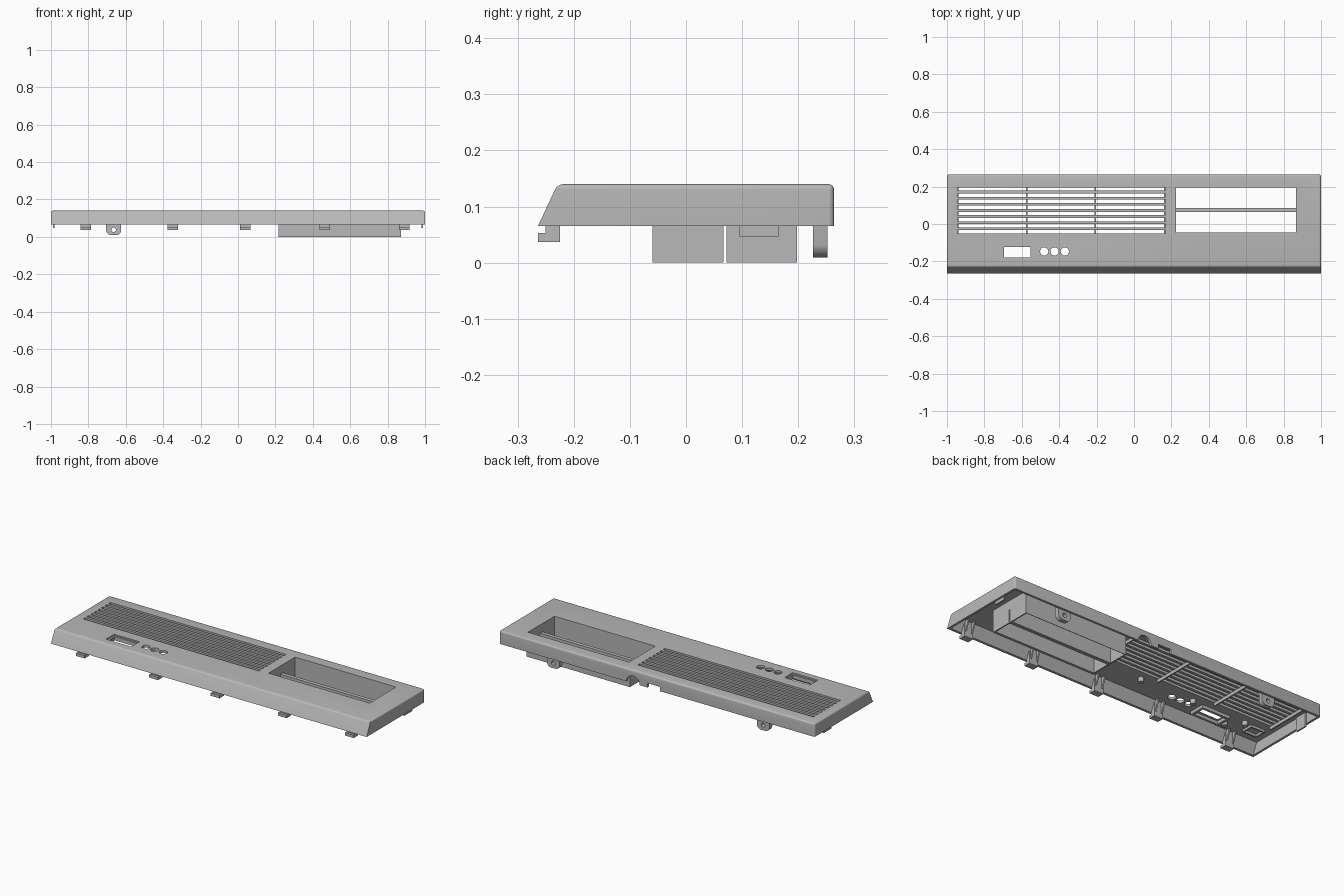
import bpy, bmesh, math
from mathutils import Vector

if "Cube" in bpy.data.objects:
    bpy.data.objects.remove(bpy.data.objects["Cube"], do_unlink=True)

grey = bpy.data.materials.new("light_grey_plastic")
grey.use_nodes = True
COLOUR = (0.48, 0.48, 0.48, 1)
grey.diffuse_color = COLOUR
grey.node_tree.nodes["Principled BSDF"].inputs["Base Color"].default_value = COLOUR


def finish(name, bm):
    bmesh.ops.recalc_face_normals(bm, faces=bm.faces)
    mesh = bpy.data.meshes.new(name)
    bm.to_mesh(mesh)
    bm.free()
    mesh.materials.append(grey)
    ob = bpy.data.objects.new(name, mesh)
    bpy.context.scene.collection.objects.link(ob)
    return ob


def prism(name, pts, axis, a, b, round_edges=None, radius=0.01):
    """Extrude a 2D outline along an axis; the outline uses the other two axes in order."""
    bm = bmesh.new()
    spot = {"x": lambda p: (a, *p), "y": lambda p: (p[0], a, p[1]), "z": lambda p: (*p, a)}[axis]
    face = bm.faces.new([bm.verts.new(spot(p)) for p in pts])
    out = bmesh.ops.extrude_face_region(bm, geom=[face])
    move = Vector([b - a if axis == c else 0 for c in "xyz"])
    bmesh.ops.translate(bm, vec=move, verts=[v for v in out["geom"] if isinstance(v, bmesh.types.BMVert)])
    if round_edges:
        edges = [e for e in bm.edges if round_edges(e)]
        bmesh.ops.bevel(bm, geom=edges, offset=radius, segments=4, profile=0.5, affect="EDGES")
    return finish(name, bm)


def box(name, x0, x1, y0, y1, z0, z1):
    return prism(name, [(x0, y0), (x1, y0), (x1, y1), (x0, y1)], "z", z0, z1)


def circle(cx, cy, r, n=24, start=0.0, sweep=math.tau):
    return [(cx + r * math.cos(start + sweep * i / n), cy + r * math.sin(start + sweep * i / n))
            for i in range(n)]


def cut(target, *cutters):
    """Subtract each cutter from the target, then remove the cutter."""
    for c in cutters:
        c.hide_render = True
        mod = target.modifiers.new("cut", "BOOLEAN")
        mod.operation, mod.solver, mod.object = "DIFFERENCE", "EXACT", c
        bpy.context.view_layer.update()
        deps = bpy.context.evaluated_depsgraph_get()
        mesh = bpy.data.meshes.new_from_object(target.evaluated_get(deps))
        target.modifiers.clear()
        target.data = mesh
        bpy.data.objects.remove(c, do_unlink=True)


RIM, TOP, UNDER = 0.065, 0.14, 0.126


# Hollow panel with a sloped front and softened top edges
def soft(e):
    p, q = e.verts[0].co, e.verts[1].co
    return (p.z > 0.139 and q.z > 0.139) or (p.y > 0.26 and q.y > 0.26 and abs(p.x - q.x) < 0.01)


panel = prism("panel_shell", [(-0.264, RIM), (0.264, RIM), (0.264, TOP), (-0.229, TOP)],
              "x", -1, 1, soft)
cut(panel, prism("hollow", [(-0.257, 0.05), (0.251, 0.05), (0.251, UNDER), (-0.221, UNDER)],
                 "x", -0.987, 0.987))

# Vent slots
slots = [0.187 - 0.0327 * i for i in range(8)]
cut(panel, *[box("slot", -0.945, 0.168, y - 0.009, y + 0.009, 0.11, 0.2) for y in slots])

# Openings for wells, display and buttons
cut(panel, box("well_opening", 0.225, 0.865, -0.045, 0.195, 0.11, 0.2),
    box("display_recess", -0.705, -0.545, -0.187, -0.113, 0.132, 0.2),
    box("display_hole", -0.695, -0.553, -0.18, -0.122, 0.11, 0.2))
cut(panel, *[prism("button_hole", circle(x, -0.147, 0.022), "z", 0.11, 0.2)
             for x in (-0.48, -0.425, -0.37)])

# Cable arch and notch in the back wall
cut(panel, prism("cable_arch", circle(0.15, RIM, 0.042), "y", 0.24, 0.3),
    box("notch", -0.02, 0.06, 0.24, 0.3, 0.04, 0.09))

# Twin open wells sharing a sunken divider
wells = box("drive_wells", 0.217, 0.872, -0.06, 0.198, 0, 0.132)
cut(wells, box("upper", 0.225, 0.865, -0.045, 0.195, 0.092, 0.2),
    box("rear_well", 0.225, 0.865, 0.085, 0.195, -0.1, 0.15),
    box("front_well", 0.225, 0.865, -0.045, 0.069 - 0.006, -0.1, 0.15),
    box("gap", 0.1, 1, 0.067, 0.072, -0.1, 0.075))

# Cross ribs under the slats
for i, x in enumerate((-0.941, -0.573, -0.206, 0.164)):
    box(f"vent_rib_{i + 1}", x - 0.004, x + 0.004, -0.06, 0.205, 0.108, 0.128)

# Front clips with side gussets
for i, x in enumerate((-0.815, -0.35, 0.04, 0.465, 0.89)):
    prism(f"front_clip_{i + 1}", [(-0.264, 0.037), (-0.225, 0.037), (-0.225, 0.12), (-0.233, 0.12),
                                  (-0.25, 0.085), (-0.25, 0.053), (-0.264, 0.053)],
          "x", x - 0.028, x + 0.028)
    for side in (-1, 1):
        gx = x + side * 0.02
        prism(f"clip_gusset_{i + 1}", [(-0.23, RIM), (-0.222, RIM), (-0.2, 0.128), (-0.23, 0.128)],
              "x", gx - 0.004, gx + 0.004)

# Rounded screw lugs on the back wall, and side tabs
for side, label in ((-1, "right"), (1, "left")):
    cx = 0.665 * side
    outline = [(cx + 0.04, 0.128), (cx - 0.04, 0.128)]
    outline += circle(cx - 0.012, 0.037, 0.028, 6, math.pi, math.pi / 2)
    outline += circle(cx + 0.012, 0.037, 0.028, 7, 1.5 * math.pi, math.pi / 2)
    lug = prism(f"screw_lug_{label}", outline, "y", 0.226, 0.252)
    cut(lug, prism("screw_hole", circle(cx, 0.038, 0.012, 16), "y", 0.2, 0.3))
    tab = sorted((side * 0.98, side * 0.989))
    box(f"side_tab_{label}", *tab, 0.095, 0.165, 0.047, 0.128)

# Inside bosses and the frame round the display
for i, (x, y) in enumerate(((-0.13, -0.1), (-0.47, -0.1), (-0.73, -0.165), (-0.81, -0.1))):
    prism(f"boss_{i + 1}", circle(x, y, 0.015, 16), "z", 0.1, 0.128)
frame = box("display_frame", -0.715, -0.535, -0.197, -0.104, 0.108, 0.128)
cut(frame, box("frame_hole", -0.7, -0.549, -0.184, -0.118, 0.05, 0.2))
pocket = box("pocket_frame", -0.94, -0.85, -0.17, -0.1, 0.112, 0.128)
cut(pocket, box("pocket_hole", -0.932, -0.858, -0.162, -0.108, 0.05, 0.127))

# Smooth the rounded parts, keep edges crisp
bpy.ops.object.select_all(action="DESELECT")
for ob in bpy.context.scene.objects:
    if ob.type == "MESH":
        ob.select_set(True)
        bpy.context.view_layer.objects.active = ob
bpy.ops.object.shade_smooth_by_angle(angle=math.radians(30))
